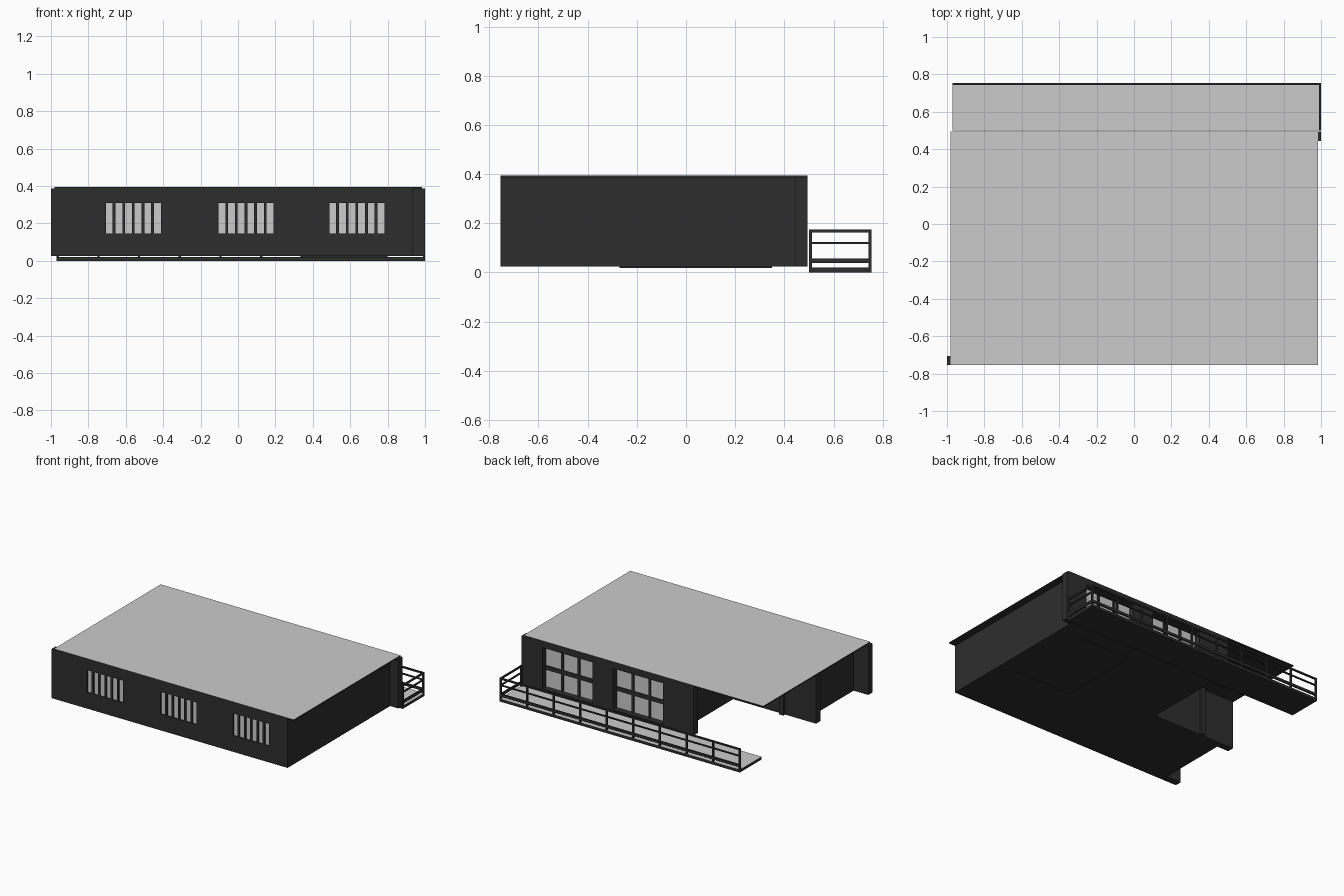
import bpy, bmesh

if "Cube" in bpy.data.objects:
    bpy.data.objects.remove(bpy.data.objects["Cube"])


def material(name, c):
    m = bpy.data.materials.new(name)
    m.diffuse_color = (c, c, c, 1)
    m.use_nodes = True
    m.node_tree.nodes["Principled BSDF"].inputs["Base Color"].default_value = m.diffuse_color
    return m


DARK = material("charcoal", 0.027)
LIGHT = material("pale grey", 0.6)


def build(name, boxes, mat=DARK, light_top=False):
    """One object made of boxes given as (x0, x1, y0, y1, z0, z1)."""
    bm = bmesh.new()
    for x0, x1, y0, y1, z0, z1 in boxes:
        vs = bmesh.ops.create_cube(bm, size=1)["verts"]
        for v in vs:
            v.co = (x1 if v.co.x > 0 else x0,
                    y1 if v.co.y > 0 else y0,
                    z1 if v.co.z > 0 else z0)
    bm.normal_update()
    if light_top:
        for f in bm.faces:
            f.material_index = 1 if f.normal.z > 0.5 else 0
    me = bpy.data.meshes.new(name)
    bm.to_mesh(me)
    bm.free()
    me.materials.append(mat)
    if light_top:
        me.materials.append(LIGHT)
    ob = bpy.data.objects.new(name, me)
    bpy.context.collection.objects.link(ob)
    return ob


def wall_with_openings(name, x0, x1, y0, y1, openings, oz0, oz1):
    """Wall along x with a row of openings that share one height."""
    boxes = [(x0, x1, y0, y1, Z0, oz0), (x0, x1, y0, y1, oz1, Z1)]
    left = x0
    for a, b in openings:
        boxes.append((left, a, y0, y1, oz0, oz1))
        left = b
    boxes.append((left, x1, y0, y1, oz0, oz1))
    return build(name, boxes)


Z0, Z1 = 0.025, 0.388      # wall bottom and top
T = 0.05                   # wall thickness
FRONT, BACK = -0.755, 0.495
RIGHT, LEFT = 0.935, -0.88
PORCH_X, PORCH_Y = -0.295, -0.13

# Front wall: three groups of six slit windows
slits = [(g + i * 0.0515, g + i * 0.0515 + 0.037)
         for g in (-0.707, -0.105, 0.488) for i in range(6)]
wall_with_openings("front_wall", -1.0, RIGHT, FRONT, FRONT + T, slits, 0.145, 0.31)
build("front_glass", [(a, b, FRONT + 0.01, FRONT + 0.018, 0.145, 0.31) for a, b in slits], LIGHT)

# Back wall: two large windows set into the wall thickness
bays = [(-0.157, 0.25), (0.42, 0.83)]
wall_with_openings("back_wall", -0.41, 1.0, BACK - T, BACK, bays, 0.04, 0.345)
build("back_glass", [(a, b, BACK - T, BACK - T + 0.006, 0.04, 0.345) for a, b in bays], LIGHT)
frames = []
for a, b in bays:
    for k in (1, 2):
        x = a + (b - a) * k / 3
        frames.append((x - 0.009, x + 0.009, BACK - T, BACK - 0.036, 0.04, 0.345))
    frames.append((a, b, BACK - T, BACK - 0.036, 0.168, 0.198))
build("back_window_frames", frames)

# Side walls and the walls around the open porch corner
build("right_wall", [(RIGHT - T, RIGHT, FRONT + T, BACK - T, Z0, Z1)])
build("left_wall", [(LEFT, LEFT + T, FRONT + T, PORCH_Y - T, Z0, Z1)])
build("porch_side_wall", [(PORCH_X, PORCH_X + T, PORCH_Y, BACK - T, Z0, Z1)])
build("porch_back_wall", [(-0.975, PORCH_X + T, PORCH_Y - T, PORCH_Y, Z0, Z1)])
build("porch_post", [(-0.72, -0.685, PORCH_Y, PORCH_Y + 0.02, Z0, Z1)])

# L-shaped floor with a thin plate beneath
build("floor", [(PORCH_X, RIGHT - 0.001, FRONT + 0.001, BACK - 0.001, Z0, 0.035),
                (LEFT, PORCH_X, FRONT + 0.001, PORCH_Y - 0.001, Z0, 0.035)])
build("under_floor_plate", [(0.34, 0.8, -0.27, 0.35, 0.019, Z0)])

# Roof and deck, dark slabs with pale tops
build("roof", [(-0.98, 0.985, FRONT, BACK, 0.386, 0.395)], light_top=True)
build("deck", [(-0.97, 1.0, 0.5, 0.755, 0, 0.02)], light_top=True)

# Railing along the back and the right end of the deck
rails = [(0.163, 0.175), (0.115, 0.124), (0.038, 0.057)]
xs = [1.0 - 0.012 - i * (1.97 - 0.012) / 9 for i in range(10)]
build("railing_posts", [(x, x + 0.012, 0.743, 0.755, 0.02, 0.175) for x in xs]
      + [(0.988, 1.0, 0.5, 0.512, 0.02, 0.175)])
build("back_rails", [(-0.97, 1.0, 0.744, 0.754, a, b) for a, b in rails])
build("end_rails", [(0.989, 0.999, 0.5, 0.755, a, b) for a, b in rails])
